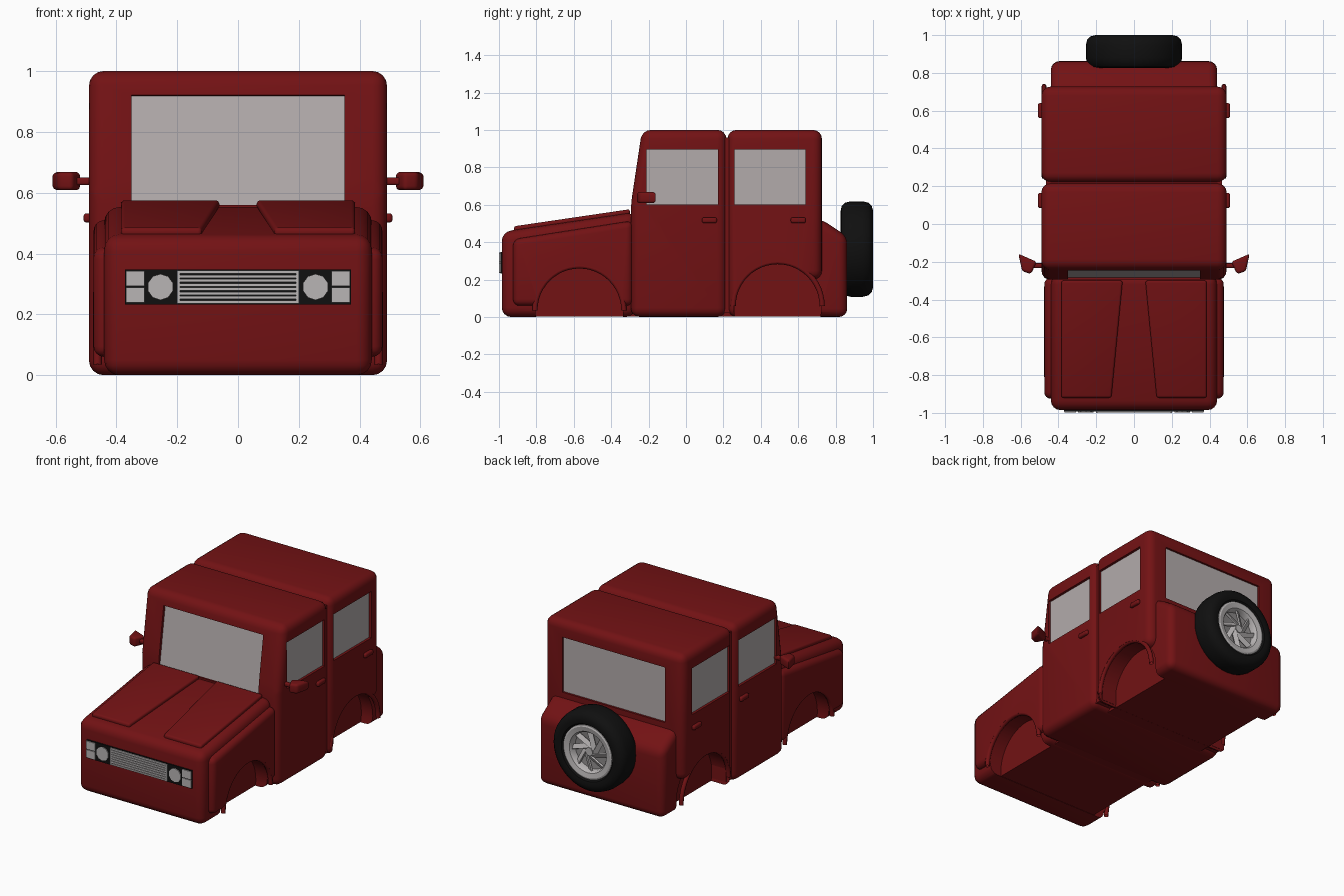
import bpy, bmesh, math
from mathutils import Matrix, Vector

if "Cube" in bpy.data.objects:
    bpy.data.objects.remove(bpy.data.objects["Cube"], do_unlink=True)


def material(name, colour):
    m = bpy.data.materials.new(name)
    m.use_nodes = True
    m.diffuse_color = (*colour, 1)
    node = m.node_tree.nodes["Principled BSDF"]
    node.inputs["Base Color"].default_value = (*colour, 1)
    node.inputs["Roughness"].default_value = 0.6
    return m


RED = material("body_red", (0.17, 0.006, 0.007))
GLASS = material("glass_grey", (0.45, 0.41, 0.41))
BLACK = material("rubber_black", (0.005, 0.005, 0.005))
SILVER = material("silver_trim", (0.48, 0.46, 0.46))
DISH = material("rim_grey", (0.25, 0.24, 0.24))


def finish(name, bm, mat, bevel=0.0, segments=4):
    """Bevel the crisp edges, then turn the bmesh into a smooth shaded object."""
    bmesh.ops.recalc_face_normals(bm, faces=bm.faces)
    if bevel:
        edges = [e for e in bm.edges if e.calc_face_angle(0) > 0.1]
        bmesh.ops.bevel(bm, geom=edges, offset=bevel, segments=segments,
                        profile=0.5, affect='EDGES', clamp_overlap=True)
    mesh = bpy.data.meshes.new(name)
    bm.to_mesh(mesh)
    bm.free()
    mesh.materials.append(mat)
    ob = bpy.data.objects.new(name, mesh)
    bpy.context.collection.objects.link(ob)
    smooth(ob)
    return ob


def smooth(ob):
    bpy.ops.object.select_all(action='DESELECT')
    ob.select_set(True)
    bpy.context.view_layer.objects.active = ob
    bpy.ops.object.shade_smooth_by_angle(angle=math.radians(32))


def solid(name, points, extrude, mat, bevel=0.0):
    """Extrude a polygon along a vector."""
    bm = bmesh.new()
    face = bm.faces.new([bm.verts.new(p) for p in points])
    new = bmesh.ops.extrude_face_region(bm, geom=[face])["geom"]
    bmesh.ops.translate(bm, vec=extrude,
                        verts=[v for v in new if isinstance(v, bmesh.types.BMVert)])
    return finish(name, bm, mat, bevel)


def side_solid(name, profile, x0, x1, bevel):
    return solid(name, [(x0, y, z) for y, z in profile], (x1 - x0, 0, 0), RED, bevel)


def box(name, centre, size, mat, bevel=0.0, turn=None):
    bm = bmesh.new()
    bmesh.ops.create_cube(bm, size=1)
    m = Matrix.Translation(centre) @ (turn or Matrix()) @ Matrix.Diagonal((*size, 1))
    bmesh.ops.transform(bm, matrix=m, verts=bm.verts)
    return finish(name, bm, mat, bevel, 3)


def cylinder(name, centre, radius, depth, axis, mat, sides):
    bm = bmesh.new()
    bmesh.ops.create_cone(bm, cap_ends=True, segments=sides, radius1=radius,
                          radius2=radius, depth=depth)
    turn = Vector((0, 0, 1)).rotation_difference(Vector(axis)).to_matrix().to_4x4()
    bmesh.ops.transform(bm, matrix=Matrix.Translation(centre) @ turn, verts=bm.verts)
    return finish(name, bm, mat)


def lathe(name, profile, z, mat):
    """Revolve (radius, y) points around a front-to-back axis."""
    bm = bmesh.new()
    verts = [bm.verts.new((r, y, z)) for r, y in profile]
    edges = [bm.edges.new(pair) for pair in zip(verts, verts[1:])]
    bmesh.ops.spin(bm, geom=verts + edges, cent=(0, 0, z), axis=(0, 1, 0),
                   angle=math.tau, steps=40, use_merge=True)
    bmesh.ops.remove_doubles(bm, verts=bm.verts, dist=0.0002)
    return finish(name, bm, mat)


def cut(ob, cutters):
    for cutter in cutters:
        cutter.hide_render = True
        mod = ob.modifiers.new("cut", 'BOOLEAN')
        mod.object = cutter
        mod.solver = 'EXACT'
        bpy.context.view_layer.objects.active = ob
        bpy.ops.object.modifier_apply(modifier=mod.name)
        bpy.data.objects.remove(cutter, do_unlink=True)
    smooth(ob)


ARCH = 0.235
FRONT_ARCH, REAR_ARCH = (-0.57, 0.035), (0.49, 0.058)


def arch_cutter(arch):
    return cylinder("arch_cutter", (0, *arch), ARCH, 1.4, (1, 0, 0), RED, 48)


def side_window_cutters(y):
    return [box("window_cutter", (s * 0.52, y, 0.748), (0.1, 0.38, 0.295), RED)
            for s in (-1, 1)]


# Front body, fenders and rear tub
front = side_solid("front_body", [(-0.985, 0), (-0.985, 0.455), (-0.27, 0.56), (-0.27, 0)],
                   -0.44, 0.44, 0.05)
cut(front, [arch_cutter(FRONT_ARCH)])
for s, side in ((1, "left"), (-1, "right")):
    fender = side_solid(side + "_fender",
                        [(-0.925, 0.06), (-0.925, 0.415), (-0.285, 0.515), (-0.285, 0.06)],
                        s * 0.3, s * 0.475, 0.035)
    cut(fender, [arch_cutter(FRONT_ARCH)])
tub = side_solid("rear_tub", [(0.5, 0), (0.862, 0), (0.862, 0.43), (0.72, 0.525), (0.5, 0.525)],
                 -0.44, 0.44, 0.045)
cut(tub, [arch_cutter(REAR_ARCH)])
box("inner_floor", (0, -0.06, 0.2), (0.72, 1.7, 0.396), RED)

# Cabin halves with recessed windows
cabin_front = side_solid("front_cabin", [(-0.295, 0), (-0.295, 0.6), (-0.235, 1.0),
                                         (0.216, 1.0), (0.216, 0)], -0.49, 0.49, 0.048)
tilt = Matrix.Rotation(-math.atan(0.15), 4, 'X')
screen = Vector((0, -0.274, 0.74))
cut(cabin_front, side_window_cutters(-0.02) +
    [box("screen_cutter", screen, (0.70, 0.04, 0.365), RED, turn=tilt)])
cabin_rear = side_solid("rear_cabin", [(0.222, 0), (0.222, 1.0), (0.727, 1.0), (0.727, 0.2),
                                       (0.5, 0.2), (0.5, 0)], -0.49, 0.49, 0.048)
cut(cabin_rear, side_window_cutters(0.45) +
    [box("rear_cutter", (0, 0.73, 0.725), (0.72, 0.04, 0.35), RED), arch_cutter(REAR_ARCH)])
box("cabin_seam", (0, 0.22, 0.49), (0.93, 0.08, 0.94), RED)

# Glass
box("windscreen", screen + Vector((0, 0.021, 0)), (0.70, 0.008, 0.365), GLASS, turn=tilt)
box("rear_window", (0, 0.71, 0.725), (0.72, 0.008, 0.35), GLASS)
for s, side in ((1, "left"), (-1, "right")):
    for y, place in ((-0.02, "front"), (0.45, "rear")):
        box(f"{side}_{place}_window", (s * 0.47, y, 0.748), (0.008, 0.38, 0.295), GLASS)

for s, side in ((1, "left"), (-1, "right")):
    # Raised bonnet panels
    plan = [(0.12, -0.92), (0.385, -0.92), (0.385, -0.3), (0.06, -0.3)]
    solid(side + "_bonnet_panel", [(s * x, y, 0.59 + 0.147 * y) for x, y in plan],
          (0, 0, 0.03), RED, 0.012)
    # Rolled wheel arch lips
    for (y, z), x, place in ((FRONT_ARCH, 0.462, "front"), (REAR_ARCH, 0.476, "rear")):
        curve = bpy.data.curves.new(f"{side}_{place}_arch_lip", 'CURVE')
        curve.dimensions = '3D'
        curve.bevel_depth = 0.014
        curve.bevel_resolution = 2
        line = curve.splines.new('POLY')
        line.points.add(24)
        for i, p in enumerate(line.points):
            a = math.pi * i / 24
            p.co = (s * x, y + 0.238 * math.cos(a), z + 0.238 * math.sin(a), 1)
        curve.materials.append(RED)
        bpy.context.collection.objects.link(bpy.data.objects.new(curve.name, curve))
    # Door handles and mirrors
    for y, place in ((0.125, "front"), (0.6, "rear")):
        box(f"{side}_{place}_handle", (s * 0.495, y, 0.517), (0.026, 0.08, 0.03), RED, 0.01)
    box(side + "_mirror_arm", (s * 0.505, -0.22, 0.637), (0.07, 0.025, 0.025), RED, 0.008)
    head = [(0.515, -0.2), (0.612, -0.158), (0.592, -0.25), (0.545, -0.265)]
    solid(side + "_mirror_head", [(s * x, y, 0.608) for x, y in head],
          (0, 0, 0.06), RED, 0.014)
    # Headlamps
    cylinder(side + "_headlamp", (s * 0.255, -0.993, 0.29), 0.043, 0.012, (0, 1, 0), SILVER, 10)
    for z, place in ((0.318, "upper"), (0.263, "lower")):
        box(f"{side}_{place}_marker_lamp", (s * 0.338, -0.993, z), (0.062, 0.012, 0.049), SILVER)

# Grille
box("grille_panel", (0, -0.986, 0.29), (0.742, 0.014, 0.115), BLACK)
for i in range(8):
    box("grille_slat", (0, -0.995, 0.241 + i * 0.014), (0.4, 0.008, 0.0095), SILVER)
for s in (-1, 1):
    box("grille_end", (s * 0.196, -0.995, 0.29), (0.01, 0.01, 0.108), SILVER)

# Spare wheel
HUB = 0.363
lathe("spare_tyre", [(0, 0.83), (0.2, 0.826), (0.23, 0.832), (0.248, 0.85), (0.255, 0.88),
                     (0.255, 0.945), (0.248, 0.975), (0.23, 0.993), (0.205, 1.0),
                     (0.18, 0.995), (0.165, 0.975), (0.165, 0.9)], HUB, BLACK)
lathe("wheel_rim", [(0.172, 0.97), (0.17, 0.988), (0.16, 0.992), (0.13, 0.986),
                    (0.122, 0.975), (0.118, 0.94)], HUB, SILVER)
lathe("wheel_dish", [(0.13, 0.945), (0.06, 0.935), (0, 0.935)], HUB, DISH)
cylinder("wheel_hub", (0, 0.955, HUB), 0.025, 0.04, (0, 1, 0), SILVER, 16)
for i in range(8):
    spin = Matrix.Rotation(math.tau * i / 8, 4, 'Y')
    blade = (spin @ Matrix.Translation((0.07, 0, 0.012)) @ Matrix.Rotation(0.3, 4, 'Y')
             @ Matrix.Rotation(0.5, 4, 'X'))
    box("wheel_spoke", (0, 0.96, HUB), (0.12, 0.01, 0.03), SILVER, turn=blade)
